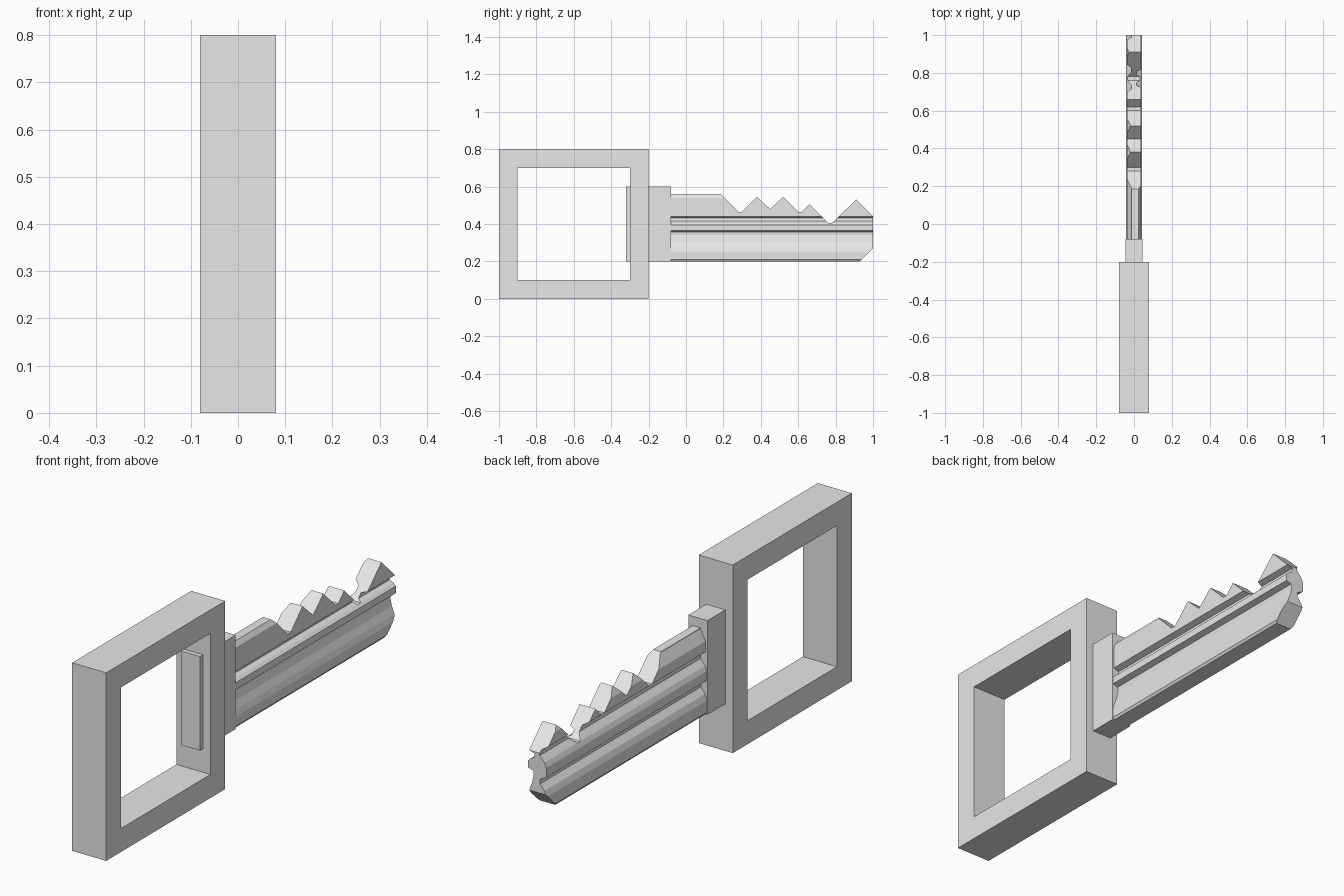
import bpy
import bmesh

if "Cube" in bpy.data.objects:
    bpy.data.objects.remove(bpy.data.objects["Cube"])

metal = bpy.data.materials.new("grey metal")
metal.diffuse_color = (0.8, 0.8, 0.8, 1)
metal.use_nodes = True
metal.node_tree.nodes["Principled BSDF"].inputs["Base Color"].default_value = metal.diffuse_color


def make_object(name, bm):
    bmesh.ops.recalc_face_normals(bm, faces=bm.faces)
    mesh = bpy.data.meshes.new(name)
    bm.to_mesh(mesh)
    bm.free()
    mesh.materials.append(metal)
    obj = bpy.data.objects.new(name, mesh)
    bpy.context.collection.objects.link(obj)
    return obj


def prism(name, start, offset):
    """Extrude one flat outline along an offset."""
    bm = bmesh.new()
    face = bm.faces.new([bm.verts.new(p) for p in start])
    out = bmesh.ops.extrude_face_region(bm, geom=[face])["geom"]
    verts = [v for v in out if isinstance(v, bmesh.types.BMVert)]
    bmesh.ops.translate(bm, verts=verts, vec=offset)
    return make_object(name, bm)


# Square handle frame
bm = bmesh.new()
rings = []
for x in (-0.08, 0.08):
    for inset in (0, 0.1):
        y0, y1, z0, z1 = -1 + inset, -0.2 - inset, inset, 0.8 - inset
        rings.append([bm.verts.new((x, y, z)) for y, z in
                      ((y0, z0), (y1, z0), (y1, z1), (y0, z1))])
for a, b in ((0, 1), (2, 3), (0, 2), (1, 3)):
    for i in range(4):
        j = (i + 1) % 4
        bm.faces.new((rings[a][i], rings[a][j], rings[b][j], rings[b][i]))
make_object("handle_frame", bm)

# Collar passing through the frame wall
prism("collar", [(-0.045, -0.32, 0.2), (0.045, -0.32, 0.2),
                 (0.045, -0.32, 0.6), (-0.045, -0.32, 0.6)], (0, 0.24, 0))

# Blade cross-section with grooves on both sides
section = [
    (0.025, 0.60), (0.025, 0.56), (0.038, 0.54), (0.038, 0.44),
    (0.012, 0.432), (0.014, 0.415), (0.032, 0.405), (0.043, 0.395),
    (0.043, 0.365), (0.018, 0.358), (0.016, 0.34), (0.024, 0.305),
    (0.036, 0.275), (0.043, 0.25), (0.043, 0.21), (0.036, 0.20),
    (-0.036, 0.20), (-0.043, 0.21), (-0.043, 0.26), (-0.034, 0.285),
    (-0.014, 0.31), (-0.014, 0.33), (-0.043, 0.345), (-0.043, 0.385),
    (-0.034, 0.405), (-0.012, 0.43), (-0.012, 0.45), (-0.036, 0.465),
    (-0.036, 0.51), (-0.012, 0.555), (-0.012, 0.60)]
blade = prism("blade", [(x, -0.1, z) for x, z in section], (0, 1.2, 0))

# Side outline of the blade with the cut teeth
outline = [
    (-0.11, 0.19), (0.92, 0.19), (1, 0.27), (1, 0.44), (0.91, 0.53),
    (0.78, 0.405), (0.76, 0.405), (0.66, 0.505), (0.62, 0.465),
    (0.60, 0.465), (0.52, 0.545), (0.45, 0.48), (0.38, 0.545),
    (0.30, 0.465), (0.28, 0.465), (0.185, 0.56), (-0.11, 0.56)]
cutter = prism("tooth_cutter", [(-0.2, y, z) for y, z in outline], (0.4, 0, 0))
cutter.hide_render = True
mod = blade.modifiers.new("cut teeth", "BOOLEAN")
mod.operation = "INTERSECT"
mod.solver = "EXACT"
mod.object = cutter
bpy.context.view_layer.objects.active = blade
blade.select_set(True)
bpy.ops.object.modifier_apply(modifier=mod.name)
bpy.data.objects.remove(cutter)
